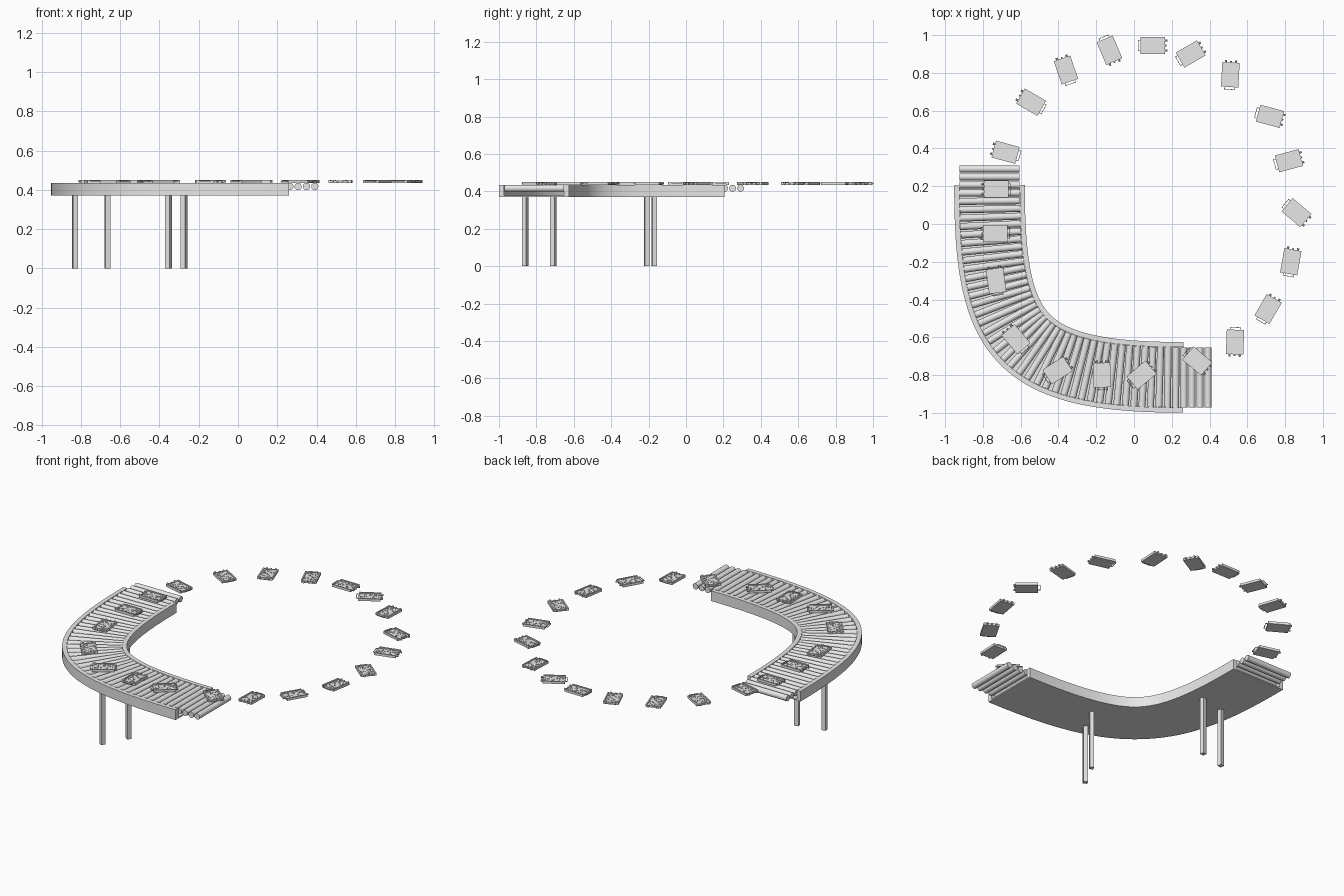
import bpy, bmesh, math, random
from mathutils import Vector, Matrix
from mathutils.geometry import interpolate_bezier

random.seed(4)
cube = bpy.data.objects.get("Cube")
if cube:
    bpy.data.objects.remove(cube)

grey = bpy.data.materials.new("plain_grey")
grey.use_nodes = True
COLOUR = (0.8, 0.8, 0.8, 1)
grey.diffuse_color = COLOUR
grey.node_tree.nodes["Principled BSDF"].inputs["Base Color"].default_value = COLOUR


def mesh_from(bm, name):
    bmesh.ops.recalc_face_normals(bm, faces=bm.faces)
    mesh = bpy.data.meshes.new(name)
    bm.to_mesh(mesh)
    bm.free()
    mesh.materials.append(grey)
    return mesh


def add_object(name, mesh, smooth=False):
    obj = bpy.data.objects.new(name, mesh)
    bpy.context.collection.objects.link(obj)
    if smooth:
        bpy.ops.object.select_all(action="DESELECT")
        obj.select_set(True)
        bpy.context.view_layer.objects.active = obj
        bpy.ops.object.shade_smooth_by_angle(angle=math.radians(35))
    return obj


def box(bm, centre, size, turn=0):
    m = Matrix.Translation(centre) @ Matrix.Rotation(turn, 4, "Z") @ Matrix.Diagonal((*size, 1))
    bmesh.ops.create_cube(bm, size=1, matrix=m)


def rod(bm, centre, direction, radius, length, sides):
    turn = Vector(direction).to_track_quat("Z", "Y").to_matrix().to_4x4()
    bmesh.ops.create_cone(bm, cap_ends=True, segments=sides, radius1=radius, radius2=radius,
                          depth=length, matrix=Matrix.Translation(centre) @ turn)


# Centre line of the bend
START, END = Vector((-0.765, 0.205, 0)), Vector((0.26, -0.812, 0))
path = interpolate_bezier(START, Vector((-0.765, -0.6, 0)), Vector((-0.62, -0.812, 0)), END, 49)


def tangent(points, i):
    return (points[min(i + 1, len(points) - 1)] - points[max(i - 1, 0)]).normalized()


def side_of(t):
    return Vector((t.y, -t.x, 0))


# Channel-shaped bed swept along the bend
HALF, INNER, LOW, FLOOR, TOP = 0.187, 0.16, 0.37, 0.378, 0.435
profile = [(-HALF, LOW), (HALF, LOW), (HALF, TOP), (INNER, TOP),
           (INNER, FLOOR), (-INNER, FLOOR), (-INNER, TOP), (-HALF, TOP)]
bm = bmesh.new()
rings = []
for i, p in enumerate(path):
    s = side_of(tangent(path, i))
    rings.append([bm.verts.new(p + s * u + Vector((0, 0, z))) for u, z in profile])
for a, b in zip(rings, rings[1:]):
    for k in range(len(profile)):
        n = (k + 1) % len(profile)
        bm.faces.new((a[k], a[n], b[n], b[k]))
bm.faces.new(rings[0])
bm.faces.new(rings[-1])
add_object("curved_bed", mesh_from(bm, "curved_bed"), True)

# Rollers at even steps, running past both ends of the bed
RADIUS = 0.0185
line = [START + Vector((0, 0.105, 0))] + path + [END + Vector((0.15, 0, 0))]
total = sum((b - a).length for a, b in zip(line, line[1:]))
count = round(total / 0.0425)
step = (total - 2 * RADIUS) / (count - 1)


def along(distance):
    for a, b in zip(line, line[1:]):
        seg = (b - a).length
        if distance <= seg:
            return a.lerp(b, distance / seg), (b - a).normalized()
        distance -= seg
    return line[-1], Vector((1, 0, 0))


bm = bmesh.new()
for i in range(count):
    p, t = along(RADIUS + i * step)
    rod(bm, p + Vector((0, 0, TOP - RADIUS)), side_of(t), RADIUS, 2 * INNER - 0.002, 16)
add_object("rollers", mesh_from(bm, "rollers"), True)

# Two pairs of square legs
legs = [(-0.83, -0.21, 0.2), (-0.665, -0.17, 0.2), (-0.355, -0.86, 1.1), (-0.275, -0.71, 1.1)]
for i, (x, y, turn) in enumerate(legs):
    bm = bmesh.new()
    box(bm, (x, y, LOW / 2), (0.026, 0.026, LOW), turn)
    add_object(f"leg_{i + 1}", mesh_from(bm, "leg"))

# One tray: slab, raised edges, carry handle, end pins and loose grains
LENGTH, WIDTH = 0.13, 0.092
bm = bmesh.new()
box(bm, (0, 0, 0.005), (LENGTH, WIDTH, 0.01))
for s in (-1, 1):
    box(bm, (0, s * (WIDTH / 2 - 0.004), 0.0075), (LENGTH, 0.008, 0.015))
    box(bm, (s * (LENGTH / 2 - 0.002), 0, 0.0065), (0.004, WIDTH, 0.013))
    box(bm, (LENGTH / 2 + 0.006, s * 0.027, 0.008), (0.014, 0.003, 0.004))
    rod(bm, (-LENGTH / 2 - 0.005, s * 0.027, 0.008), (1, 0, 0), 0.006, 0.014, 10)
box(bm, (LENGTH / 2 + 0.0125, 0, 0.008), (0.003, 0.057, 0.004))
rod(bm, (-LENGTH / 2 - 0.003, 0, 0.008), (1, 0, 0), 0.005, 0.01, 10)
for i in range(45):
    spot = (random.uniform(-0.058, 0.058), random.uniform(-0.036, 0.036), 0.01)
    grain = random.uniform(0.003, 0.005)
    box(bm, spot, (grain, grain, 0.006), random.uniform(0, 3))
tray_mesh = mesh_from(bm, "tray")

# Trays around the ring: x, y, heading of the handle in degrees
trays = [(0.10, 0.945, 180), (0.30, 0.90, 210), (0.51, 0.79, 267), (0.72, 0.57, 165),
         (0.82, 0.335, 195), (0.86, 0.06, 140), (0.83, -0.20, 260), (0.71, -0.45, 240),
         (0.535, -0.625, 88), (0.335, -0.725, 140), (0.04, -0.80, 220), (-0.17, -0.80, 272),
         (-0.405, -0.775, 213), (-0.625, -0.61, 310), (-0.73, -0.30, 278), (-0.735, -0.05, 0),
         (-0.73, 0.185, 0), (-0.68, 0.38, 345), (-0.545, 0.645, 330), (-0.36, 0.815, 289),
         (-0.13, 0.92, 113)]
for i, (x, y, heading) in enumerate(trays):
    tray = add_object(f"tray_{i + 1}", tray_mesh)
    tray.location = (x, y, TOP)
    tray.rotation_euler.z = math.radians(heading)
